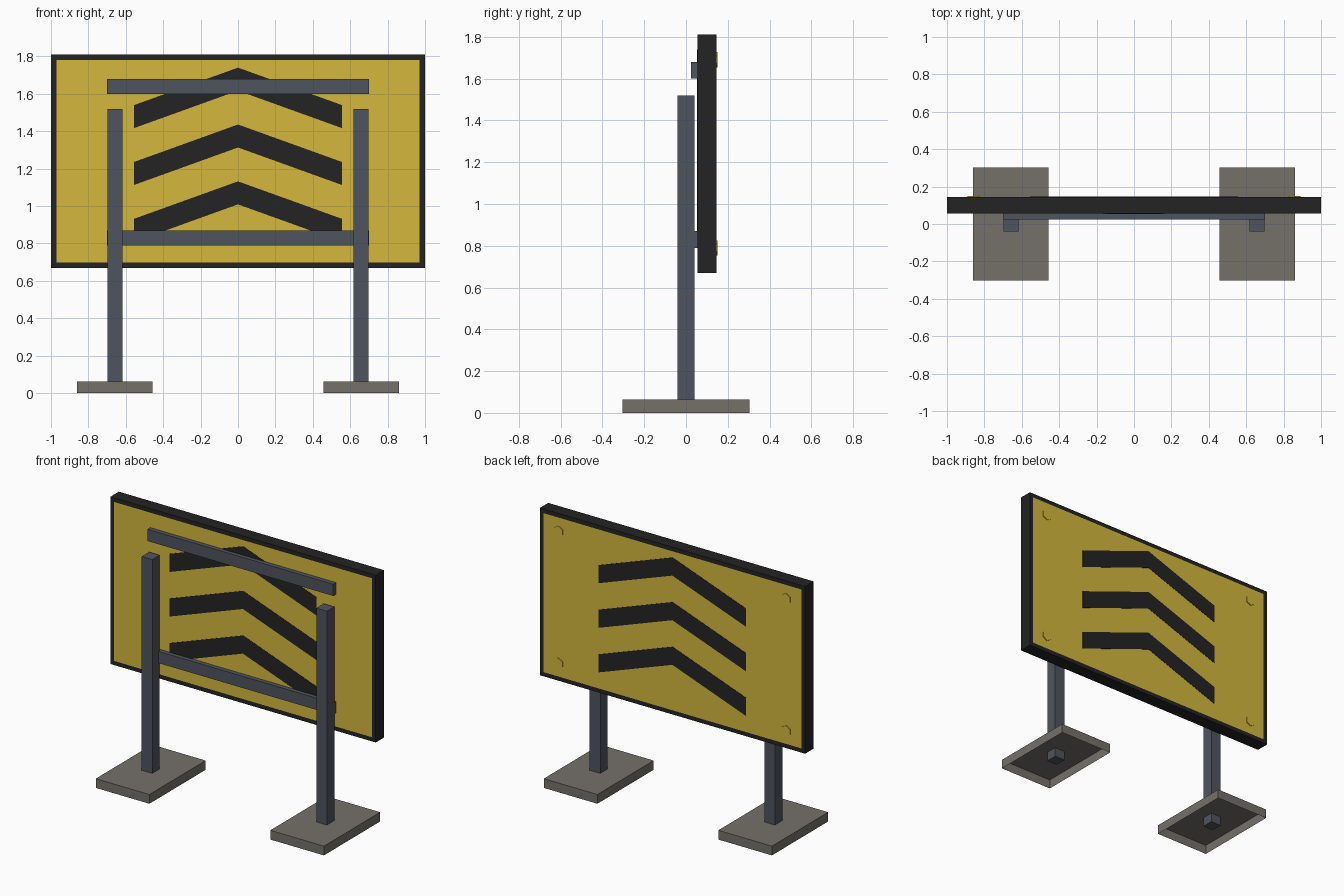
import bpy, bmesh
from math import radians

cube = bpy.data.objects.get("Cube")
if cube:
    bpy.data.objects.remove(cube, do_unlink=True)


def material(name, rgb):
    m = bpy.data.materials.new(name)
    m.use_nodes = True
    color = (*rgb, 1)
    m.diffuse_color = color
    for node in m.node_tree.nodes:
        if node.type == 'BSDF_PRINCIPLED':
            node.inputs["Base Color"].default_value = color
            node.inputs["Roughness"].default_value = 0.7
    return m


YELLOW = material("sign yellow", (0.66, 0.48, 0.047))
BLACK = material("sign black", (0.017, 0.017, 0.017))
STEEL = material("blue grey steel", (0.078, 0.09, 0.112))
STONE = material("warm grey concrete", (0.178, 0.165, 0.144))


def finish(name, bm, *mats):
    bmesh.ops.recalc_face_normals(bm, faces=bm.faces[:])
    mesh = bpy.data.meshes.new(name)
    bm.to_mesh(mesh)
    bm.free()
    for m in mats:
        mesh.materials.append(m)
    obj = bpy.data.objects.new(name, mesh)
    bpy.context.collection.objects.link(obj)
    return obj


def box_mesh(lo, hi):
    bm = bmesh.new()
    bmesh.ops.create_cube(bm, size=1)
    for v in bm.verts:
        for i in range(3):
            v.co[i] = lo[i] if v.co[i] < 0 else hi[i]
    bm.normal_update()
    return bm


# Sign board: black frame with an inset yellow field on both faces
FRONT, BACK = 0.055, 0.145
bm = box_mesh((-1, FRONT, 0.67), (1, BACK, 1.81))
fields = [f for f in bm.faces if abs(f.normal.y) > 0.9]
bmesh.ops.inset_individual(bm, faces=fields, thickness=0.04)
for f in fields:
    f.material_index = 1
finish("sign_board", bm, BLACK, YELLOW)


# Chevrons: thin plates on both faces
def chevron(name, apex, y0, y1):
    half, drop, thick = 0.555, 0.2, 0.123
    outline = [(-half, apex - drop), (0, apex), (half, apex - drop),
               (half, apex - drop - thick), (0, apex - thick),
               (-half, apex - drop - thick)]
    bm = bmesh.new()
    face = bm.faces.new([bm.verts.new((x, y0, z)) for x, z in outline])
    side = bmesh.ops.extrude_face_region(bm, geom=[face])["geom"]
    for v in side:
        if isinstance(v, bmesh.types.BMVert):
            v.co.y = y1
    finish(name, bm, BLACK)


for i in range(3):
    top = 1.74 - 0.304 * i
    chevron(f"front_chevron_{i + 1}", top, FRONT - 0.002, FRONT + 0.002)
    chevron(f"back_chevron_{i + 1}", top, BACK - 0.002, BACK + 0.002)

# Hexagonal bolt heads at the corners of the back
for side, sx in (("left", 1), ("right", -1)):
    for level, z in (("lower", 0.79), ("upper", 1.69)):
        bpy.ops.mesh.primitive_cylinder_add(
            vertices=6, radius=0.036, depth=0.02,
            location=(sx * 0.858, 0.141, z), rotation=(radians(90), 0, 0))
        bolt = bpy.context.object
        bolt.name = f"{side}_{level}_bolt"
        bolt.data.materials.append(YELLOW)

# Cross rails behind the board
for name, z in (("lower_rail", 0.79), ("upper_rail", 1.6)):
    finish(name, box_mesh((-0.7, 0.025, z), (0.7, 0.06, z + 0.08)), STEEL)

# Posts, each on a foot that is hollow underneath
for side, sx in (("left", 1), ("right", -1)):
    x = sx * 0.658
    finish(f"{side}_post",
           box_mesh((x - 0.04, -0.04, 0), (x + 0.04, 0.04, 1.52)), STEEL)
    bm = box_mesh((x - 0.202, -0.303, 0), (x + 0.202, 0.303, 0.063))
    under = [f for f in bm.faces if f.normal.z < -0.9]
    bmesh.ops.delete(bm, geom=under, context='FACES_ONLY')
    finish(f"{side}_foot", bm, STONE)
